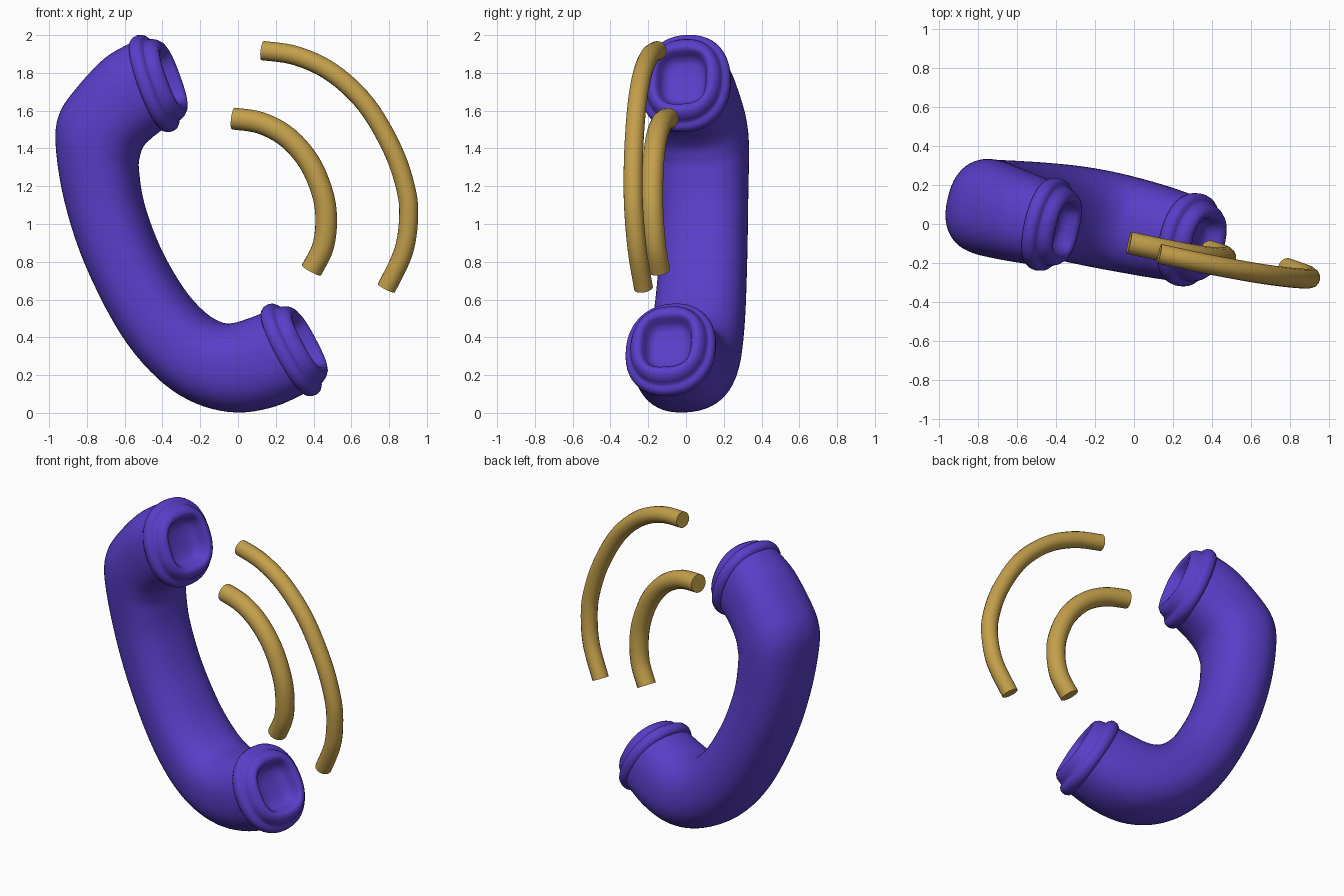
import bpy, bmesh, math
from mathutils import Vector

if "Cube" in bpy.data.objects:
    bpy.data.objects.remove(bpy.data.objects["Cube"])

NORMAL = Vector((0.226, 1, 0.06)).normalized()   # whole model lies in one tilted plane


def in_plane(x, z, shift=0.0):
    return Vector((x, -0.226 * x - 0.06 * z + shift, z))


def material(name, rgb):
    m = bpy.data.materials.new(name)
    m.diffuse_color = (*rgb, 1)
    m.use_nodes = True
    m.node_tree.nodes["Principled BSDF"].inputs["Base Color"].default_value = m.diffuse_color
    return m


def catmull(rows, steps):
    out = []
    for k in range(len(rows) - 1):
        p = [rows[max(0, min(len(rows) - 1, k + d))] for d in (-1, 0, 1, 2)]
        for s in range(steps):
            t = s / steps
            out.append(tuple(0.5 * (2 * b + (c - a) * t + (2 * a - 5 * b + 4 * c - d) * t * t
                                    + (3 * b - a - 3 * c + d) * t ** 3)
                             for a, b, c, d in zip(*p)))
    return out + [rows[-1]]


purple = material("purple", (0.10, 0.048, 0.58))
gold = material("gold", (0.55, 0.35, 0.07))

# handle: outer x, z, inner x, z, half depth
HANDLE = [(-0.555, 1.965, -0.40, 1.50, 0.220), (-0.70, 1.88, -0.455, 1.46, 0.232),
          (-0.85, 1.72, -0.51, 1.405, 0.242), (-0.935, 1.59, -0.53, 1.35, 0.246),
          (-0.955, 1.43, -0.535, 1.28, 0.243), (-0.91, 1.13, -0.505, 1.10, 0.232),
          (-0.80, 0.79, -0.42, 0.87, 0.232), (-0.61, 0.42, -0.30, 0.66, 0.240),
          (-0.41, 0.18, -0.19, 0.535, 0.248), (-0.21, 0.05, -0.10, 0.48, 0.250),
          (0.00, 0.003, -0.03, 0.475, 0.246), (0.20, 0.035, 0.05, 0.498, 0.238),
          (0.375, 0.115, 0.135, 0.53, 0.225)]

# earpiece and mouthpiece: offset along axis, radius, section squareness
CAP = [(-0.04, 0.245, 2.2), (-0.035, 0.258, 2.2), (-0.02, 0.268, 2.2), (0.0, 0.271, 2.2),
       (0.018, 0.266, 2.2), (0.03, 0.254, 2.2), (0.035, 0.24, 2.2), (0.04, 0.232, 2.2),
       (0.06, 0.227, 2.2), (0.08, 0.216, 2.3), (0.097, 0.198, 2.4), (0.103, 0.178, 2.6),
       (0.10, 0.160, 2.8), (0.085, 0.147, 3.0), (0.055, 0.136, 3.0), (0.03, 0.122, 3.0),
       (0.018, 0.10, 2.8), (0.012, 0.06, 2.4), (0.01, 0.02, 2)]


def cap_sections(cx, cz, angle, side):
    nx, nz = math.cos(angle), math.sin(angle)
    px, pz = -nz * side, nx * side          # towards the outer side of the handle
    return [(cx + nx * o + px * r, cz + nz * o + pz * r,
             cx + nx * o - px * r, cz + nz * o - pz * r, r * 0.9, e) for o, r, e in CAP]


top = cap_sections(-0.44, 1.745, math.radians(20), 1)
bottom = cap_sections(0.285, 0.335, math.radians(28), -1)
sections = top[::-1] + [(*r, 2.35) for r in catmull(HANDLE, 5)] + bottom

# handset
N = 56
bm = bmesh.new()
rings = []
for ox, oz, ix, iz, depth, e in sections:
    o, i = in_plane(ox, oz, 0.003), in_plane(ix, iz, 0.003)
    mid, half = (o + i) / 2, (o - i) / 2
    ring = []
    for k in range(N):
        c, s = math.cos(math.tau * k / N), math.sin(math.tau * k / N)
        u = math.copysign(abs(c) ** (2 / e), c)
        v = math.copysign(abs(s) ** (2 / e), s)
        ring.append(bm.verts.new(mid + half * u + NORMAL * depth * v))
    rings.append(ring)
for a, b in zip(rings, rings[1:]):
    for k in range(N):
        j = (k + 1) % N
        bm.faces.new((a[k], a[j], b[j], b[k]))
bm.faces.new(rings[0])
bm.faces.new(rings[-1])
bmesh.ops.recalc_face_normals(bm, faces=bm.faces)
mesh = bpy.data.meshes.new("handset")
bm.to_mesh(mesh)
bm.free()
mesh.materials.append(purple)
handset = bpy.data.objects.new("handset", mesh)
bpy.context.collection.objects.link(handset)
bpy.context.view_layer.objects.active = handset
handset.select_set(True)
bpy.ops.object.shade_smooth_by_angle(angle=math.radians(50))


# sound waves: round tubes with flat ends
def wave(name, points, radius):
    cu = bpy.data.curves.new(name, 'CURVE')
    cu.dimensions = '3D'
    cu.bevel_depth = radius
    cu.bevel_resolution = 6
    cu.use_fill_caps = True
    pts = catmull(points, 6)
    sp = cu.splines.new('POLY')
    sp.points.add(len(pts) - 1)
    for p, (x, z) in zip(sp.points, pts):
        p.co = (*in_plane(x, z, -0.008), 1)
    sp.use_smooth = True
    cu.materials.append(gold)
    ob = bpy.data.objects.new(name, cu)
    bpy.context.collection.objects.link(ob)
    bpy.ops.object.select_all(action='DESELECT')
    ob.select_set(True)
    bpy.context.view_layer.objects.active = ob
    bpy.ops.object.convert(target='MESH')
    bpy.ops.object.shade_smooth_by_angle(angle=math.radians(40))


wave("outer_wave", [(0.13, 1.918), (0.31, 1.89), (0.50, 1.80), (0.68, 1.63), (0.82, 1.39),
                    (0.89, 1.18), (0.903, 1.03), (0.875, 0.85), (0.785, 0.66)], 0.051)
wave("inner_wave", [(-0.025, 1.558), (0.12, 1.535), (0.26, 1.46), (0.375, 1.33), (0.445, 1.17),
                    (0.467, 1.03), (0.45, 0.88), (0.388, 0.755)], 0.058)
